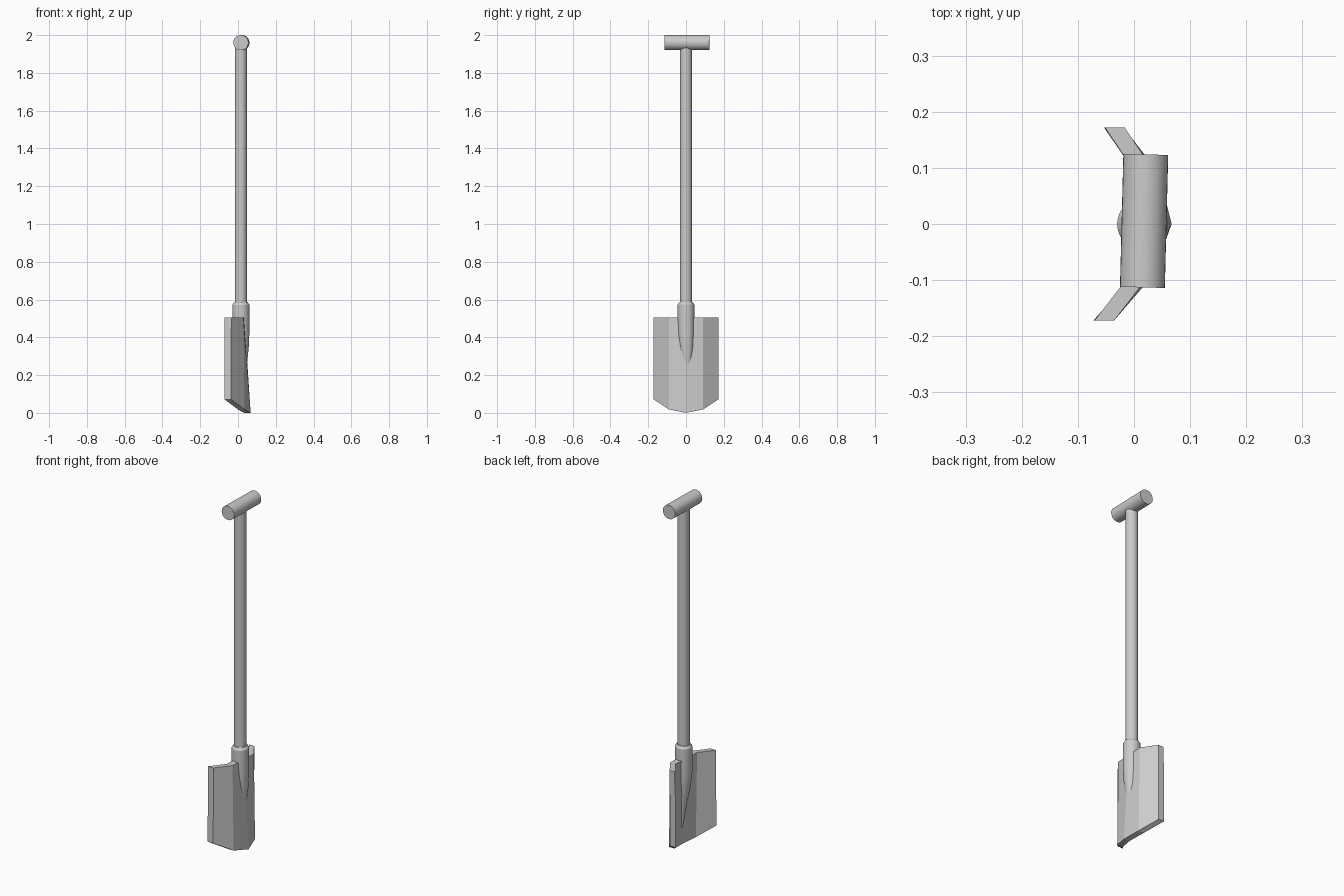
import bpy, bmesh, math
from mathutils import Vector

cube = bpy.data.objects.get("Cube")
if cube:
    bpy.data.objects.remove(cube, do_unlink=True)

steel = bpy.data.materials.new("grey_metal")
steel.use_nodes = True
grey = (0.6, 0.6, 0.6, 1)
steel.diffuse_color = grey
steel.node_tree.nodes["Principled BSDF"].inputs["Base Color"].default_value = grey


def finish(name, bm, smooth):
    bmesh.ops.recalc_face_normals(bm, faces=bm.faces)
    mesh = bpy.data.meshes.new(name)
    bm.to_mesh(mesh)
    bm.free()
    mesh.materials.append(steel)
    obj = bpy.data.objects.new(name, mesh)
    bpy.context.collection.objects.link(obj)
    if smooth:
        bpy.ops.object.select_all(action='DESELECT')
        obj.select_set(True)
        bpy.context.view_layer.objects.active = obj
        bpy.ops.object.shade_smooth_by_angle(angle=math.radians(30))
    return obj


def tube(name, rings, sides=32):
    """Capped round tube through rings of (x, y, z, radius)."""
    bm = bmesh.new()
    axis = (Vector(rings[-1][:3]) - Vector(rings[0][:3])).normalized()
    side = axis.cross(Vector((1, 0, 0))).normalized()
    up = axis.cross(side)
    loops = []
    for x, y, z, r in rings:
        loop = []
        for i in range(sides):
            a = math.tau * i / sides
            loop.append(bm.verts.new(Vector((x, y, z)) + r * (math.cos(a) * side + math.sin(a) * up)))
        loops.append(loop)
    for a, b in zip(loops, loops[1:]):
        for i in range(sides):
            j = (i + 1) % sides
            bm.faces.new((a[i], a[j], b[j], b[i]))
    bm.faces.new(loops[0])
    bm.faces.new(loops[-1])
    return finish(name, bm, True)


# Shaft and cross grip
CX = 0.015
tube("shaft", [(CX, 0, 0.5, 0.032), (CX, 0, 1.95, 0.032)])
tube("grip", [(0.015, -0.113, 1.96, 0.04), (0.021, 0.124, 1.96, 0.04)])

# Socket tapering into the blade
tube("socket", [(0.025, 0.005, 0.11, 0.008), (0.021, 0.004, 0.25, 0.026),
                (0.017, 0.002, 0.35, 0.040), (CX, 0, 0.42, 0.045),
                (CX, 0, 0.572, 0.045), (CX, 0, 0.586, 0.036)])

# Folded blade: columns of (y, top x, bottom x, bottom z), slightly turned
THICK, TURN = 0.035, 0.055
half = [(0.172, -0.026, -0.028, 0.072), (0.09, 0.033, 0.04, 0.018)]
columns = [(-y, t, b, z) for y, t, b, z in half] + [(0, 0.033, 0.067, 0.003)] + half[::-1]
bm = bmesh.new()
sheets = []
for back in (0, THICK):
    top = [bm.verts.new((t - back + TURN * y, y, 0.505)) for y, t, b, z in columns]
    low = [bm.verts.new((b - back + TURN * y, y, z)) for y, t, b, z in columns]
    for i in range(len(columns) - 1):
        bm.faces.new((top[i], top[i + 1], low[i + 1], low[i]))
    sheets.append(top + low[::-1])
front, rear = sheets
for i in range(len(front)):
    j = (i + 1) % len(front)
    bm.faces.new((front[i], front[j], rear[j], rear[i]))
blade = finish("blade", bm, False)

# Rest the tip on the ground
for v in blade.data.vertices:
    v.co.z = max(v.co.z, 0.0)
    if v.co.z < 0.004:
        v.co.z = 0.0
